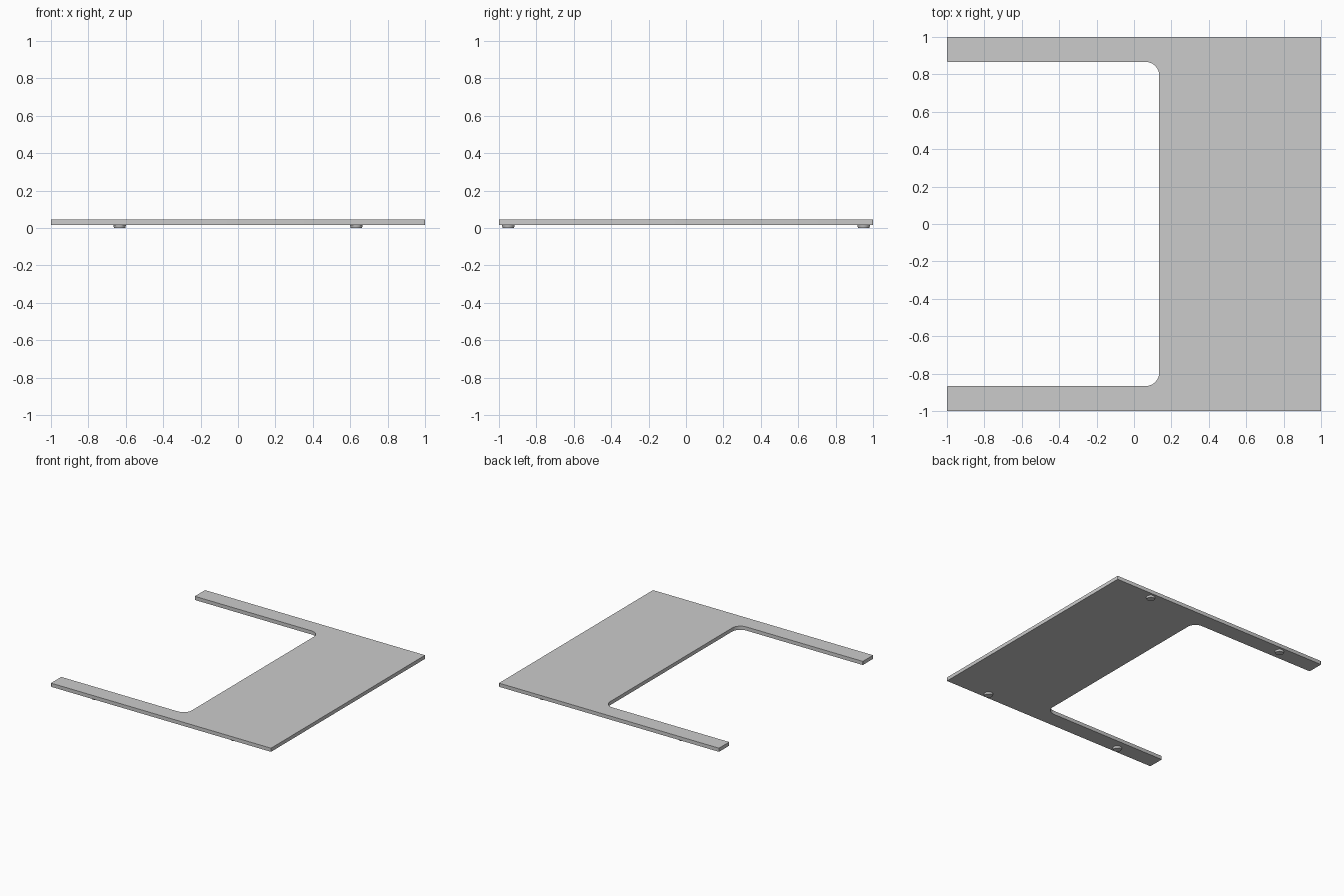
import bpy, bmesh
from math import sin, cos, pi, radians

if "Cube" in bpy.data.objects:
    bpy.data.objects.remove(bpy.data.objects["Cube"])

Z_FOOT, Z_TOP = 0.015, 0.045


def arc(cx, cy, r, start, end, n):
    """Points along an arc, angles in degrees."""
    return [(cx + r * cos(radians(start + (end - start) * i / n)),
             cy + r * sin(radians(start + (end - start) * i / n))) for i in range(n + 1)]


def finish(bm, name):
    bmesh.ops.recalc_face_normals(bm, faces=bm.faces)
    mesh = bpy.data.meshes.new(name)
    bm.to_mesh(mesh)
    bm.free()
    ob = bpy.data.objects.new(name, mesh)
    bpy.context.collection.objects.link(ob)
    bpy.context.view_layer.objects.active = ob
    ob.select_set(True)
    bpy.ops.object.shade_smooth_by_angle(angle=radians(30))
    ob.select_set(False)
    return ob


# U-shaped plate: half outline (y > 0), mirrored to the other side
IN_X, IN_Y, R, r = 0.135, 0.867, 0.075, 0.005
half = arc(1 - r, 1 - r, r, 0, 90, 4)            # outer corner
half += arc(-1 + r, 1 - r, r, 90, 180, 4)        # arm tip, outside
half += arc(-1 + r, IN_Y + r, r, 180, 270, 4)    # arm tip, inside
half += arc(IN_X - R, IN_Y - R, R, 90, 0, 12)    # rounded notch corner
outline = half + [(x, -y) for x, y in reversed(half)]

bm = bmesh.new()
face = bm.faces.new([bm.verts.new((x, y, Z_FOOT)) for x, y in outline])
up = bmesh.ops.extrude_face_region(bm, geom=[face], use_keep_orig=True)
for v in up["geom"]:
    if isinstance(v, bmesh.types.BMVert):
        v.co.z = Z_TOP
finish(bm, "u_shaped_plate")

# Four small round feet, slightly narrower at the floor
for sx, side_x in ((-1, "left"), (1, "right")):
    for sy, side_y in ((-1, "front"), (1, "back")):
        bm = bmesh.new()
        bmesh.ops.create_cone(bm, cap_ends=True, segments=32, radius1=0.030,
                              radius2=0.034, depth=Z_FOOT)
        bmesh.ops.translate(bm, verts=bm.verts,
                            vec=(sx * 0.633, sy * 0.95, Z_FOOT / 2))
        finish(bm, f"foot_{side_y}_{side_x}")
